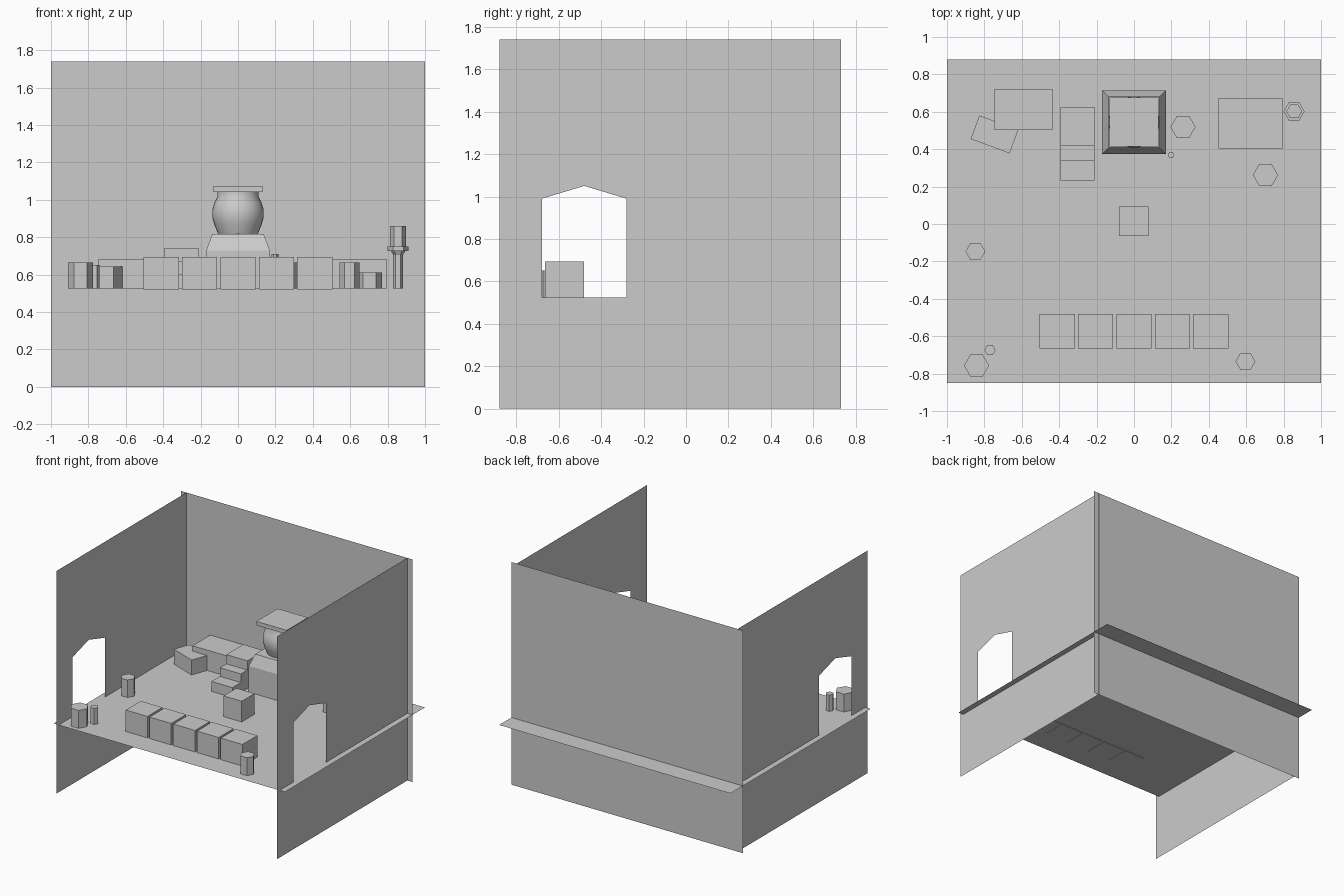
import bpy
from math import cos, sin, pi, radians

if "Cube" in bpy.data.objects:
    bpy.data.objects.remove(bpy.data.objects["Cube"])

FLOOR = 0.525


def add_mesh(name, verts, faces):
    me = bpy.data.meshes.new(name)
    me.from_pydata(verts, [], faces)
    me.update()
    ob = bpy.data.objects.new(name, me)
    bpy.context.collection.objects.link(ob)
    return ob


def box(name, x0, x1, y0, y1, top, bottom=FLOOR, angle=0):
    cx, cy = (x0 + x1) / 2, (y0 + y1) / 2
    hx, hy = (x1 - x0) / 2, (y1 - y0) / 2
    v = [(sx * hx, sy * hy, z) for z in (bottom, top)
         for sx, sy in ((-1, -1), (1, -1), (1, 1), (-1, 1))]
    f = [(3, 2, 1, 0), (4, 5, 6, 7)] + [(i, (i + 1) % 4, (i + 1) % 4 + 4, i + 4) for i in range(4)]
    ob = add_mesh(name, v, f)
    ob.location = (cx, cy, 0)
    ob.rotation_euler.z = radians(angle)
    return ob


def lathe(name, x, y, profile, sides=6, phase=0.0):
    """Closed solid of revolution from (radius, z) points."""
    v = [(r * cos(2 * pi * i / sides + phase), r * sin(2 * pi * i / sides + phase), z)
         for r, z in profile for i in range(sides)]
    f = [(k * sides + i, k * sides + (i + 1) % sides,
          (k + 1) * sides + (i + 1) % sides, (k + 1) * sides + i)
         for k in range(len(profile) - 1) for i in range(sides)]
    n = len(v)
    f += [tuple(reversed(range(sides))), tuple(range(n - sides, n))]
    ob = add_mesh(name, v, f)
    ob.location = (x, y, 0)
    return ob


# Floor and back wall, single-sided sheets
add_mesh("floor", [(-1, -.85, FLOOR), (1, -.85, FLOOR), (1, .88, FLOOR), (-1, .88, FLOOR)], [(0, 1, 2, 3)])
add_mesh("back_wall", [(-1, .727, 0), (1, .727, 0), (1, .727, 1.74), (-1, .727, 1.74)], [(0, 1, 2, 3)])

# Side walls, each with a peaked doorway
for side, x in (("left", -.955), ("right", .955)):
    outline = [(-.88, 0), (.73, 0), (.73, 1.74), (-.88, 1.74),
               (-.68, FLOOR), (-.28, FLOOR), (-.28, .99), (-.48, 1.05), (-.68, .99)]
    add_mesh(side + "_wall", [(x, y, z) for y, z in outline],
             [(0, 1, 5, 4), (1, 2, 6, 5), (2, 3, 8, 7, 6), (3, 0, 4, 8)])

# Row of seats along the front
for i in range(5):
    cx = (i - 2) * .2053
    box(f"seat_{i + 1}", cx - .094, cx + .094, -.666, -.481, .693, .521)

# Boxes and tables
box("centre_block", -.08, .077, -.064, .094, .687)
box("left_table", -.746, -.436, .503, .722, .684)
box("right_table", .452, .794, .404, .674, .684)
box("turned_crate", -.857, -.635, .412, .546, .642, angle=-20.4)

# Stepped stand
for i, (y0, y1, top) in enumerate(((.233, .337, .603), (.337, .417, .67), (.417, .626, .742))):
    box(f"step_{i + 1}", -.393, -.211, y0, y1, top)

# Oven: square tapered base, round bulging body, square cap
s = 2 ** .5
lathe("oven_base", 0, .545, [(.17 * s, FLOOR), (.17 * s, .73), (.137 * s, .818)], 4, pi / 4)
body = lathe("oven_body", 0, .545, [(.107, .818), (.127, .868), (.137, .905), (.137, .945),
                                    (.126, .985), (.11, 1.016), (.11, 1.043)], 32)
bpy.context.view_layer.objects.active = body
body.select_set(True)
bpy.ops.object.shade_smooth_by_angle(angle=radians(30))
box("oven_cap", -.131, .131, .414, .676, 1.073, 1.042)

# Six-sided stools, jars and a thin post
for i, (x, y, r, top) in enumerate((
        (.262, .519, .067, .665), (.703, .262, .067, .612), (-.842, -.757, .067, .665),
        (-.848, -.147, .053, .662), (.596, -.735, .053, .665),
        (-.77, -.674, .03, .652), (.198, .369, .018, .71))):
    lathe(f"hex_pot_{i + 1}", x, y, [(r, FLOOR), (r, top)])

# Standing lamp
lathe("lamp_stand", .856, .602, [(.026, FLOOR), (.026, .705), (.038, .725), (.056, .727), (.056, .749),
                                 (.042, .75), (.042, .86)])
